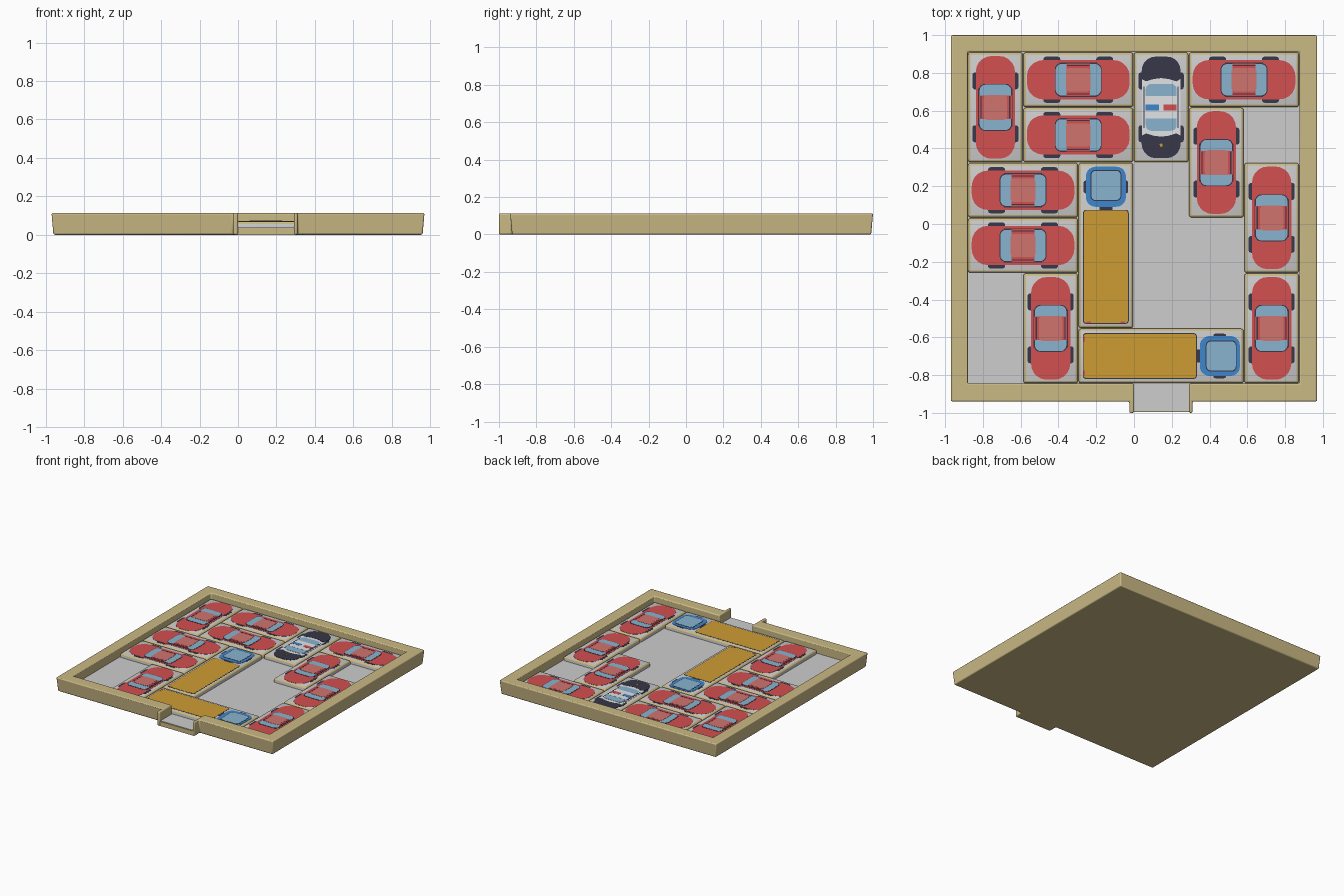
import bpy, bmesh, math
from mathutils import Matrix, Vector

if "Cube" in bpy.data.objects:
    bpy.data.objects.remove(bpy.data.objects["Cube"])

# ---- colours (given as sRGB, stored linear) ----
def lin(c):
    c /= 255
    return c / 12.92 if c <= 0.04045 else ((c + 0.055) / 1.055) ** 2.4

COLS = dict(beige=(203, 186, 133), light_grey=(205, 205, 206), red=(212, 80, 80),
            pale_red=(208, 116, 111), glass_blue=(137, 180, 207), dark_navy=(55, 55, 72),
            orange=(206, 156, 52), cab_blue=(62, 134, 204), white=(226, 227, 230))
MATS = {}
for n, rgb in COLS.items():
    m = bpy.data.materials.new(n)
    m.diffuse_color = (*[lin(v) for v in rgb], 1)
    m.use_nodes = True
    m.node_tree.nodes["Principled BSDF"].inputs["Base Color"].default_value = m.diffuse_color
    MATS[n] = m
IDX = {n: i for i, n in enumerate(COLS)}

def finish(name, bm, smooth=False):
    bmesh.ops.recalc_face_normals(bm, faces=bm.faces)
    me = bpy.data.meshes.new(name)
    bm.to_mesh(me)
    bm.free()
    for m in MATS.values():
        me.materials.append(m)
    ob = bpy.data.objects.new(name, me)
    bpy.context.collection.objects.link(ob)
    if smooth:
        bpy.ops.object.select_all(action='DESELECT')
        ob.select_set(True)
        bpy.context.view_layer.objects.active = ob
        bpy.ops.object.shade_smooth_by_angle(angle=math.radians(40))
    return ob

def prism(bm, pts, z0, z1, col):
    """Extrude a flat outline from z0 to z1."""
    lo = [bm.verts.new((x, y, z0)) for x, y in pts]
    hi = [bm.verts.new((x, y, z1)) for x, y in pts]
    n = len(pts)
    faces = [bm.faces.new(lo[::-1]), bm.faces.new(hi)]
    faces += [bm.faces.new((lo[i], lo[(i + 1) % n], hi[(i + 1) % n], hi[i])) for i in range(n)]
    for f in faces:
        f.material_index = IDX[col]
    return lo, hi

def rect(x0, x1, y0, y1):
    return [(x0, y0), (x1, y0), (x1, y1), (x0, y1)]

def rrect(cx, cy, hx, hy, r, seg=5):
    """Rounded rectangle outline."""
    pts = []
    for k, (sx, sy) in enumerate(((1, 1), (-1, 1), (-1, -1), (1, -1))):
        for i in range(seg + 1):
            a = math.pi / 2 * (k + i / seg)
            pts.append((cx + sx * (hx - r) + r * math.cos(a), cy + sy * (hy - r) + r * math.sin(a)))
    return pts

# ---- tray frame with exit side walls ----
H, FLOOR, TOP = 0.113, 0.04, 0.07
X0, X1, Y0, Y1 = -0.88, 0.875, -0.845, 0.91
outer = [(-.025, -1), (-.025, -.94), (-.97, -.94), (-.97, 1), (.97, 1), (.97, -.94), (.31, -.94), (.31, -1)]
inner = [(.292, -1), (.292, Y0), (X1, Y0), (X1, Y1), (X0, Y1), (X0, Y0), (0, Y0), (0, -1)]
bm = bmesh.new()
lo, hi = prism(bm, outer + inner, 0, H, 'beige')
for v in lo[1:7]:                                   # outer walls lean in towards the bottom
    v.co.y += .01 if v.co.y < 0 else -.01
    if abs(v.co.x) > .9:
        v.co.x *= .99
frame = finish('tray_frame', bm)
b = frame.modifiers.new('rounding', 'BEVEL')
b.width, b.segments, b.limit_method = .008, 3, 'ANGLE'
bpy.context.view_layer.objects.active = frame
frame.select_set(True)
bpy.ops.object.shade_smooth_by_angle(angle=math.radians(40))

# ---- base under the floor and under the exit ----
bm = bmesh.new()
prism(bm, rect(X0 - .02, X1 + .02, Y0 - .02, Y1 + .02), 0, .03, 'beige')
prism(bm, rect(-.012, .3, -.995, Y0), 0, .036, 'beige')
finish('tray_base', bm)

# ---- grey floor running out through the exit ----
bm = bmesh.new()
prism(bm, [(X0, Y0), (0, Y0), (0, -.99), (.292, -.99), (.292, Y0), (X1, Y0), (X1, Y1), (X0, Y1)],
      .025, FLOOR, 'light_grey')
finish('tray_floor', bm)

# ---- painted pictures: (outline, colour, layer) in local axes, nose along +x ----
def car_art():
    art = [(rrect(sx * .14, sy * .1, .045, .022, .014), 'dark_navy', 1) for sx in (-1, 1) for sy in (-1, 1)]
    art.append((rrect(0, 0, .272, .104, .085), 'red', 2))
    for s in (-1, 1):
        for y in (.072, .088):
            art.append((rect(-.1, .1, s * y - .003, s * y + .003), 'dark_navy', 3))
    art += [(rrect(0, 0, .124, .087, .03), 'dark_navy', 4),
            (rrect(0, 0, .12, .083, .03), 'glass_blue', 5),
            (rect(-.062, .062, -.087, .087), 'red', 6)]
    for s in (-1, 1):
        art.append((rect(-.06, .06, s * .076 - .003, s * .076 + .003), 'dark_navy', 7))
    art.append((rrect(0, 0, .066, .062, .02), 'pale_red', 7))
    return art

def patrol_art():
    art = [(rrect(sx * .14, sy * .1, .045, .02, .014), 'dark_navy', 1) for sx in (-1, 1) for sy in (-1, 1)]
    art.append((rrect(0, 0, .268, .102, .075), 'white', 2))
    for s in (-1, 1):
        # dark bonnet and boot with a curved inner edge
        end = [p for p in rrect(0, 0, .269, .103, .075) if p[0] > .15]
        end = sorted(end, key=lambda p: math.atan2(p[1], p[0] - .15))
        end += [(.15, .103), (.138, .08), (.15, .04), (.155, 0), (.15, -.04), (.138, -.08), (.15, -.103)]
        art.append(([(s * x, y) for x, y in end], 'dark_navy', 3))
        art.append((rect(-.11, .11, s * .09 - .003, s * .09 + .003), 'dark_navy', 3))
    star = [((.013 if i % 2 == 0 else .006) * math.cos(i * math.pi / 5) - .2,
             (.013 if i % 2 == 0 else .006) * math.sin(i * math.pi / 5)) for i in range(10)]
    art += [(rrect(0, 0, .124, .082, .03), 'glass_blue', 4),
            (rect(-.06, .06, -.084, .084), 'white', 5),
            (rect(-.016, .016, .012, .082), 'cab_blue', 6),
            (rect(-.016, .016, -.082, -.012), 'red', 6),
            (star, 'orange', 4)]
    return art

def truck_art():
    art = [(rrect(.31, s * .1, .034, .018, .012), 'dark_navy', 1) for s in (-1, 1)]
    art += [(rect(.18, .21, -.035, .035), 'dark_navy', 1),
            (rrect(-.113, 0, .302, .121, .016), 'dark_navy', 1),
            (rrect(-.113, 0, .298, .116, .014), 'orange', 2),
            (rrect(.311, 0, .106, .106, .05), 'cab_blue', 3),
            (rrect(.318, 0, .082, .082, .025), 'dark_navy', 4),
            (rrect(.318, 0, .077, .077, .022), 'glass_blue', 5)]
    art += [(rect(-.411, -.402, s * .09 - .012, s * .09 + .012), 'red', 3) for s in (-1, 1)]
    return art

# ---- sliding tiles placed on the 6 x 6 grid ----
CELL = (X1 - X0) / 6

def vehicle(name, col, row, length, upright, art):
    w, h = (1, length) if upright else (length, 1)
    cx, cy = X0 + CELL * (col + w / 2), Y1 - CELL * (row + h / 2)
    M = Matrix.Translation((cx, cy, 0)) @ Matrix.Rotation(math.pi / 2 if upright else 0, 4, 'Z')
    # tile with rounded top rim
    bm = bmesh.new()
    hx, hy = CELL * length / 2 - .002, CELL / 2 - .002
    lo, hi = prism(bm, rect(-hx, hx, -hy, hy), FLOOR - .002, TOP, 'light_grey')
    edges = [e for e in bm.edges if all(v in hi for v in e.verts) or
             any(v in hi for v in e.verts) and any(v in lo for v in e.verts)]
    bmesh.ops.bevel(bm, geom=edges, offset=.013, segments=3, profile=.5, affect='EDGES')
    bm.transform(M)
    finish(name + '_tile', bm, True)
    # thin colour plates on top
    bm = bmesh.new()
    for pts, colour, layer in art:
        prism(bm, pts, TOP - .001, TOP + .0008 * layer, colour)
    bm.transform(M)
    finish(name + '_picture', bm)

CARS = [(0, 0, 1), (1, 0, 0), (1, 1, 0), (4, 0, 0), (4, 1, 1), (0, 2, 0),
        (0, 3, 0), (5, 2, 1), (1, 4, 1), (5, 4, 1)]
for i, (c, r, up) in enumerate(CARS):
    vehicle(f'red_car_{i + 1}', c, r, 2, up, car_art())
vehicle('patrol_car', 3, 0, 2, 1, patrol_art())
vehicle('upright_truck', 2, 2, 3, 1, truck_art())
vehicle('sideways_truck', 2, 5, 3, 0, truck_art())
